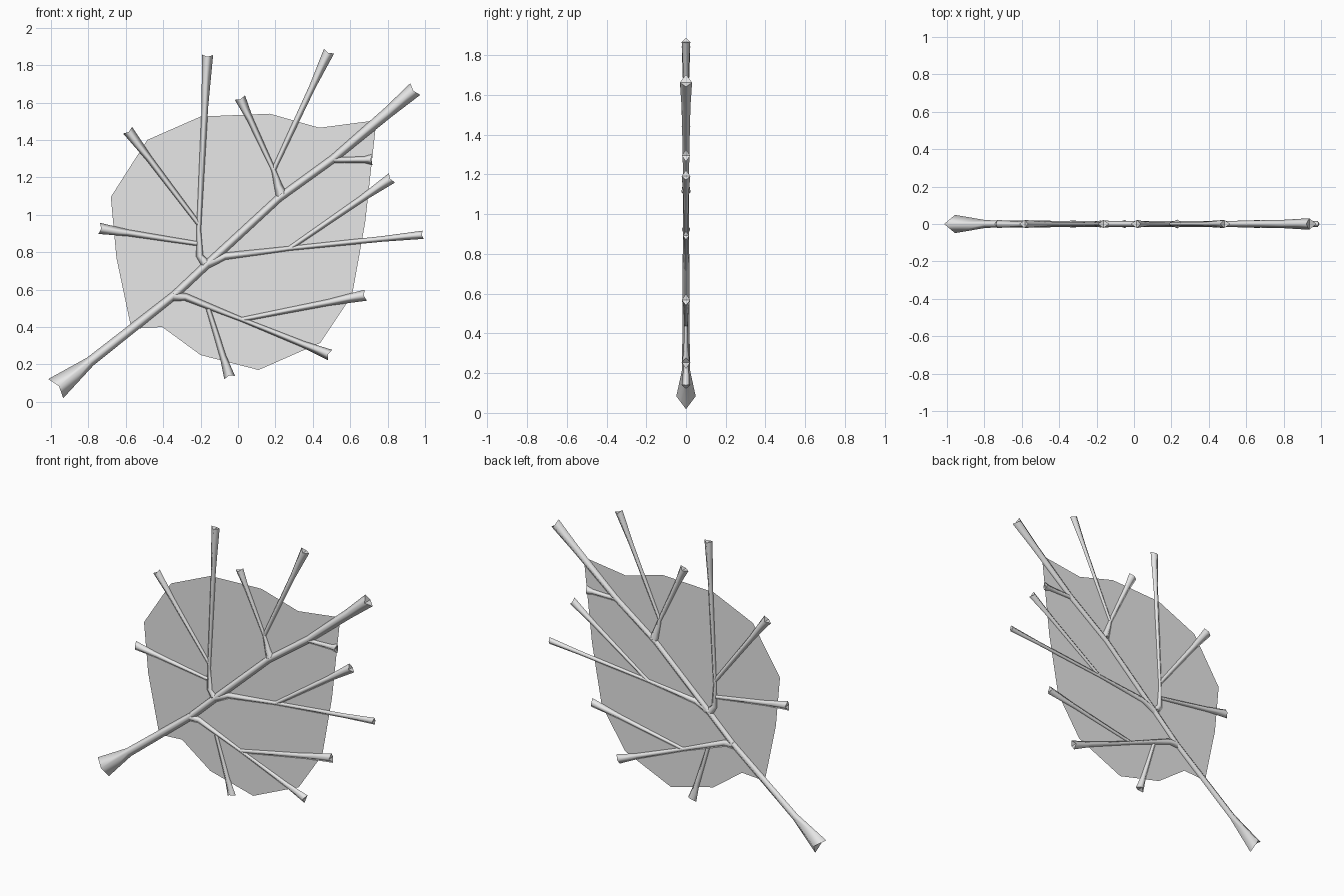
import bpy, bmesh
from mathutils import Vector

if "Cube" in bpy.data.objects:
    bpy.data.objects.remove(bpy.data.objects["Cube"])

grey = bpy.data.materials.new("pale_grey")
grey.diffuse_color = (0.8, 0.8, 0.8, 1)
grey.use_nodes = True
grey.node_tree.nodes["Principled BSDF"].inputs["Base Color"].default_value = grey.diffuse_color


def finish(name, bm):
    me = bpy.data.meshes.new(name)
    bm.to_mesh(me)
    bm.free()
    me.materials.append(grey)
    ob = bpy.data.objects.new(name, me)
    bpy.context.collection.objects.link(ob)
    return ob


def vein(name, pts, depth=0.72):
    """Four-sided tapering tube along (x, z, radius) points with a notched tip."""
    bm = bmesh.new()
    P = [Vector((x, 0, z)) for x, z, r in pts]
    rings = []
    last = len(pts) - 1
    for i, (x, z, r) in enumerate(pts):
        d = (P[min(i + 1, last)] - P[max(i - 1, 0)]).normalized()
        side = Vector((-d.z, 0, d.x)) * r
        out = Vector((0, r * depth, 0))
        # front and back corners of the open ends sit slightly inward
        dent = d * (-0.35 * r if i == last else 0.35 * r if i == 0 else 0)
        rings.append([bm.verts.new(c) for c in
                      (P[i] + side, P[i] + out + dent, P[i] - side, P[i] - out + dent)])
    for a, b in zip(rings, rings[1:]):
        for k in range(4):
            bm.faces.new((a[k], a[(k + 1) % 4], b[(k + 1) % 4], b[k])).smooth = True
    # caps folded along the front-to-back line, with sharp rims
    for ring in (rings[0], rings[-1]):
        bm.faces.new((ring[0], ring[1], ring[3]))
        bm.faces.new((ring[1], ring[2], ring[3]))
        for k in range(4):
            bm.edges.get((ring[k], ring[(k + 1) % 4])).smooth = False
    bmesh.ops.recalc_face_normals(bm, faces=bm.faces)
    return finish(name, bm)


def branch(name, path, tip, r=0.012, tip_r=0.03, base_r=None):
    """Thin vein through path that flares towards its tip."""
    pts = [(x, z, r) for x, z in path]
    if base_r:
        pts[0] = (*path[0], base_r)
        pts[1] = (*path[1], 0.5 * (base_r + r))
    x, z = path[-1]
    pts.append((x + 0.7 * (tip[0] - x), z + 0.7 * (tip[1] - z), r + 0.3 * (tip_r - r)))
    pts.append((*tip, tip_r))
    return vein(name, pts)


# Leaf blade: one thin flat sheet
outline = [(-.57, .39), (-.535, .56), (-.65, .77), (-.68, 1.095), (-.485, 1.40),
           (-.20, 1.525), (.17, 1.54), (.435, 1.465), (.74, 1.505), (.655, 1.20),
           (.68, .96), (.61, .57), (.44, .315), (.11, .17), (-.20, .25), (-.405, .40)]
bm = bmesh.new()
bm.faces.new([bm.verts.new((x, 0, z)) for x, z in outline])
bmesh.ops.triangulate(bm, faces=bm.faces)
finish("leaf_blade", bm)

# Main stem
vein("main_stem", [(-.975, .07, .065), (-.79, .215, .027), (-.34, .57, .022),
                   (-.17, .73, .022), (.22, 1.09, .021), (.51, 1.30, .022),
                   (.80, 1.545, .030), (.948, 1.672, .041)], 0.75)

# Upper left group
branch("upper_left_vein", [(-.17, .735), (-.205, .78), (-.21, .92)], (-.163, 1.855), base_r=.026)
branch("upper_left_twig", [(-.21, .95)], (-.59, 1.452))
branch("left_twig", [(-.215, .845)], (-.742, .927))

# Top group
branch("top_vein", [(.235, 1.10), (.215, 1.155), (.19, 1.24)], (.01, 1.627), base_r=.032)
branch("top_twig", [(.19, 1.24)], (.487, 1.875))

# Right group
branch("small_right_vein", [(.50, 1.295), (.57, 1.293)], (.72, 1.295), base_r=.018)
branch("right_vein", [(-.17, .735), (-.07, .778), (.275, .82)], (.99, .893), tip_r=.022, base_r=.026)
branch("right_twig", [(.275, .82)], (.823, 1.197))

# Lower group
branch("lower_vein", [(-.35, .565), (-.28, .56), (.02, .44)], (.492, .25), base_r=.028)
branch("lower_right_twig", [(.02, .44)], (.683, .57))
branch("bottom_twig", [(-.16, .50)], (-.045, .13))
